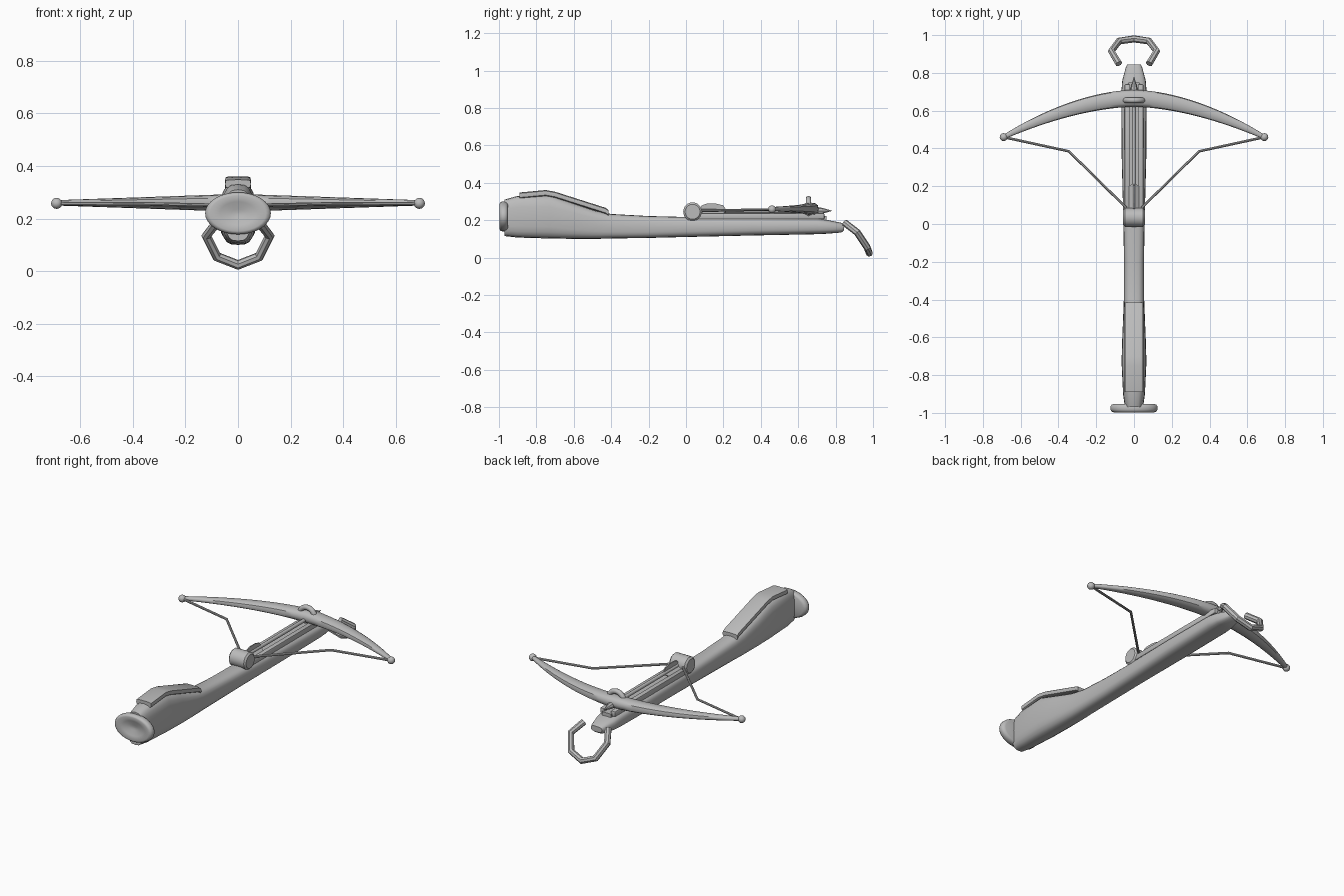
import bpy, bmesh, math
from mathutils import Vector, Matrix

old = bpy.data.objects.get("Cube")
if old:
    bpy.data.objects.remove(old)

grey = bpy.data.materials.new("plain grey")
grey.use_nodes = True
tone = (0.5, 0.5, 0.5, 1)
grey.diffuse_color = tone
grey.node_tree.nodes["Principled BSDF"].inputs["Base Color"].default_value = tone


def finish(name, bm, smooth=40):
    bmesh.ops.recalc_face_normals(bm, faces=bm.faces)
    mesh = bpy.data.meshes.new(name)
    bm.to_mesh(mesh)
    bm.free()
    mesh.materials.append(grey)
    ob = bpy.data.objects.new(name, mesh)
    bpy.context.collection.objects.link(ob)
    if smooth:
        bpy.ops.object.select_all(action='DESELECT')
        ob.select_set(True)
        bpy.context.view_layer.objects.active = ob
        bpy.ops.object.shade_smooth_by_angle(angle=math.radians(smooth))
    return ob


def spow(v, p):
    return math.copysign(abs(v) ** p, v)


def oval(center, u, v, n=16, power=1.0, phase=0.0):
    """Ring of points around center; a power below 1 makes it boxier."""
    c = Vector(center)
    angles = [2 * math.pi * (i + phase) / n for i in range(n)]
    return [c + u * spow(math.cos(a), power) + v * spow(math.sin(a), power) for a in angles]


def loft(name, rings, smooth=40):
    bm = bmesh.new()
    loops = [[bm.verts.new(p) for p in r] for r in rings]
    n = len(loops[0])
    for a, b in zip(loops, loops[1:]):
        for i in range(n):
            j = (i + 1) % n
            bm.faces.new((a[i], a[j], b[j], b[i]))
    bm.faces.new(loops[0][::-1])
    bm.faces.new(loops[-1])
    return finish(name, bm, smooth)


def tube(name, path, r, n=8, smooth=40):
    """Round bar with mitred bends along a list of points."""
    pts = [Vector(p) for p in path]
    rings = []
    for i, p in enumerate(pts):
        before = (p - pts[i - 1]).normalized() if i else None
        after = (pts[i + 1] - p).normalized() if i + 1 < len(pts) else None
        d = ((before or after) + (after or before)).normalized()
        side = d.cross(Vector((0, 0.6, 0.8)) if abs(d.x) > 0.5 else Vector((1, 0, 0))).normalized()
        if abs(d.x) <= 0.5:
            side = -d.cross(side)
            side = side.normalized()
        up = side.cross(d)
        if up.z < 0:
            up, side = -up, -side
        rings.append(oval(p, side * r, up * r, n))
    return loft(name, rings, smooth)


def ball(name, loc, scale):
    bm = bmesh.new()
    bmesh.ops.create_uvsphere(bm, u_segments=16, v_segments=10, radius=1,
                              matrix=Matrix.Translation(loc) @ Matrix.Diagonal((*scale, 1)))
    return finish(name, bm)


def box(name, lo, hi, bevel=0.0):
    lo, hi = Vector(lo), Vector(hi)
    bm = bmesh.new()
    bmesh.ops.create_cube(bm, size=1, matrix=Matrix.Translation((lo + hi) / 2)
                          @ Matrix.Diagonal((*(hi - lo), 1)))
    if bevel:
        bmesh.ops.bevel(bm, geom=bm.edges[:], offset=bevel, segments=2, affect='EDGES', profile=0.5)
    return finish(name, bm, 30)


X, Y, Z = Vector((1, 0, 0)), Vector((0, 1, 0)), Vector((0, 0, 1))

# Stock: y, bottom, top, half width
stock = [(-0.97, 0.115, 0.31, 0.048), (-0.9, 0.107, 0.33, 0.058), (-0.73, 0.102, 0.335, 0.066),
         (-0.6, 0.1, 0.29, 0.062), (-0.48, 0.1, 0.25, 0.057), (-0.4, 0.102, 0.233, 0.054),
         (-0.2, 0.105, 0.222, 0.053), (0.0, 0.11, 0.217, 0.056), (0.35, 0.118, 0.215, 0.065),
         (0.7, 0.125, 0.21, 0.067), (0.76, 0.128, 0.2, 0.062), (0.83, 0.134, 0.186, 0.043),
         (0.845, 0.145, 0.178, 0.036)]
loft("stock", [oval((0, y, (b + t) / 2), X * w, Z * ((t - b) / 2), 20, 0.65)
               for y, b, t, w in stock])

# Cheek rest: y, top height
rest = [(-0.89, 0.348), (-0.75, 0.361), (-0.7, 0.352), (-0.43, 0.266), (-0.415, 0.255)]
loft("cheek_rest", [oval((0, y, z - 0.016), X * 0.049, Z * 0.016, 16, 0.4) for y, z in rest], 30)

# Butt plate: oval disc with a dished back
disc = [(-0.952, 0.85), (-0.957, 0.95), (-0.967, 1.0), (-0.982, 1.0), (-0.993, 0.95),
        (-0.997, 0.85), (-0.99, 0.55), (-0.98, 0.2), (-0.978, 0.03)]
loft("butt_plate", [oval((0, y, 0.22), X * 0.125 * s, Z * 0.08 * s, 32) for y, s in disc], 50)

# Nut that holds the string
nut = [(-0.057, 0.04), (-0.048, 0.05), (0.048, 0.05), (0.057, 0.04)]
loft("nut", [oval((x, 0.035, 0.245), Y * r, Z * r, 24) for x, r in nut], 30)

# Bolt channel rails
for s, side in ((-1, "right"), (1, "left")):
    xs = sorted((s * 0.02, s * 0.05))
    box(side + "_rail", (xs[0], 0.05, 0.205), (xs[1], 0.74, 0.238), 0.006)
box("channel_floor", (-0.03, 0.05, 0.2), (0.03, 0.75, 0.222))

# Bolt with head and fins
tube("bolt_shaft", [(0, 0.05, 0.25), (0, 0.7, 0.25)], 0.011, 10)
head = [(0.68, 0.011), (0.695, 0.02), (0.72, 0.018), (0.78, 0.001)]
loft("bolt_head", [oval((0, y, 0.25), X * r, Z * r, 8) for y, r in head], 30)
fin = [(0.07, 0.004), (0.085, 0.034), (0.11, 0.045), (0.16, 0.045), (0.2, 0.034), (0.215, 0.004)]
for k in range(3):
    turn = Matrix.Rotation(k * 2 * math.pi / 3, 3, 'Y')
    out, across = turn @ Z, turn @ X
    loft("bolt_fin_%d" % (k + 1), [oval(Vector((0, y, 0.25)) + out * h / 2, across * 0.004, out * h / 2,
                                        4, 1, 0.5) for y, h in fin], 0)

# Bow limbs: swept back and tapering to the tips
limb = []
for i in range(33):
    x = -0.69 + 1.38 * i / 32
    t = abs(x) / 0.69
    y = 0.665 - 0.205 * t ** 1.75
    slope = -0.205 * 1.75 * t ** 0.75 / 0.69 * math.copysign(1, x)
    normal = Vector((-slope, 1, 0)).normalized()
    limb.append(oval((x, y, 0.26), normal * (0.045 * (1 - 0.75 * t ** 1.8)),
                     Z * (0.034 * (1 - 0.7 * t)), 12, 0.8))
loft("bow", limb)
for s, side in ((-1, "right"), (1, "left")):
    ball(side + "_bow_tip", (s * 0.69, 0.46, 0.258), (0.021, 0.021, 0.021))
    tube(side + "_string", [(s * 0.69, 0.46, 0.257), (s * 0.345, 0.385, 0.256), (s * 0.04, 0.085, 0.25)],
         0.007, 8)

# Binding loop around the bow centre
bm = bmesh.new()
rows = []
for i in range(24):
    a = 2 * math.pi * i / 24
    d = X * math.cos(a) + Z * math.sin(a)
    c = Vector((0.05 * math.cos(a), 0.655, 0.264 + 0.051 * math.sin(a)))
    rows.append([bm.verts.new(p) for p in oval(c, d * 0.015, Y * 0.015, 10)])
for i in range(24):
    for j in range(10):
        a, b = rows[i], rows[(i + 1) % 24]
        bm.faces.new((a[j], a[(j + 1) % 10], b[(j + 1) % 10], b[j]))
finish("binding_loop", bm)

# Foot stirrup: open faceted ring tilted downwards
half = [(0.08, 0.848, 0.186), (0.12, 0.915, 0.135), (0.08, 0.968, 0.055), (0, 0.98, 0.024)]
path = [(-x, y, z) for x, y, z in half] + half[-2::-1]
tilt = Vector((0, 0.8, 0.6))
rings = []
for i, p in enumerate(path):
    a, b = Vector(path[max(i - 1, 0)]), Vector(path[min(i + 1, len(path) - 1)])
    d = (b - a).normalized()
    side = d.cross(tilt).normalized()
    rings.append(oval(p, side * 0.019, side.cross(d) * 0.019, 8))
loft("foot_stirrup", rings, 30)
